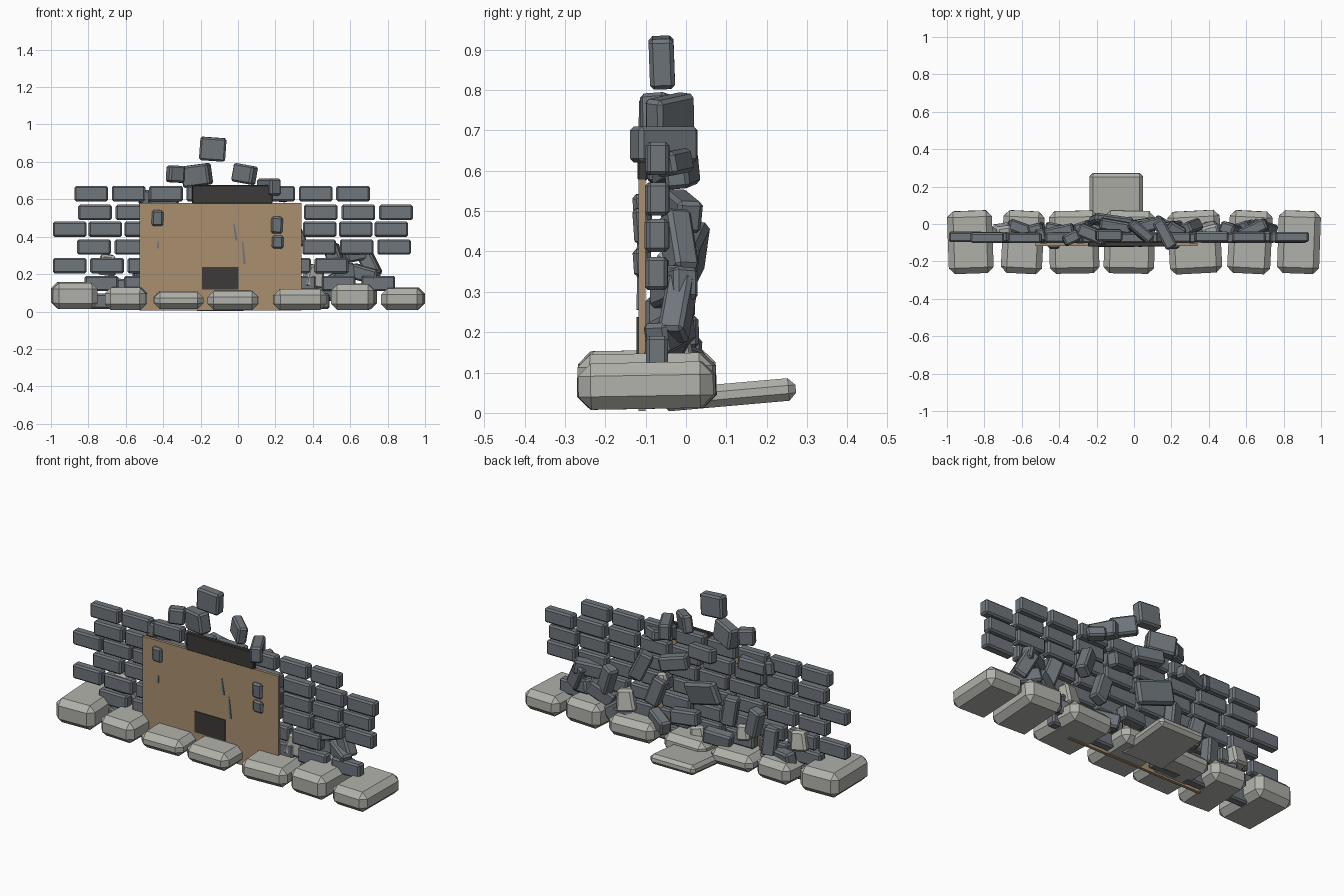
import bpy
import bmesh
import random
from math import radians
from mathutils import Euler, Matrix, Vector

default_cube = bpy.data.objects.get("Cube")
if default_cube:
    bpy.data.objects.remove(default_cube, do_unlink=True)

random.seed(4)


def make_material(name, red, green, blue):
    material = bpy.data.materials.new(name)
    material.use_nodes = True
    color = (red, green, blue, 1)
    material.diffuse_color = color
    shader = material.node_tree.nodes["Principled BSDF"]
    shader.inputs["Base Color"].default_value = color
    shader.inputs["Roughness"].default_value = .9
    return material


BRICK = make_material("brick_grey", .16, .18, .2)
STONE = make_material("pale_stone", .44, .44, .41)
BOARD = make_material("tan_board", .4, .28, .16)
DARK = make_material("charcoal", .045, .043, .04)


def block(name, material, center, size, tilt=(0, 0, 0), chamfer=.01, taper=1):
    """Chamfered box with optional tilt in degrees and a narrower top."""
    mesh = bpy.data.meshes.new(name)
    bm = bmesh.new()
    bmesh.ops.create_cube(bm, size=1)
    for vert in bm.verts:
        if vert.co.z > 0:
            vert.co.x *= taper
            vert.co.y *= taper
    bmesh.ops.transform(bm, matrix=Matrix.Diagonal(Vector(size).to_4d()), verts=bm.verts)
    if chamfer:
        bmesh.ops.bevel(bm, geom=list(bm.edges), offset=chamfer, segments=1,
                        profile=.5, affect="EDGES", clamp_overlap=True)
    bm.to_mesh(mesh)
    bm.free()
    mesh.materials.append(material)
    obj = bpy.data.objects.new(name, mesh)
    obj.location = center
    obj.rotation_euler = Euler([radians(angle) for angle in tilt])
    bpy.context.collection.objects.link(obj)
    return obj


# Coursed wall: height, first brick, last brick, brick count
WALL_Y = -.072
courses = [
    (.63, -.785, .615, 8),
    (.53, -.765, .845, 9),
    (.44, -.9, .82, 10),
    (.345, -.77, .835, 9),
    (.245, -.9, .5, 8),
    (.15, -.73, .75, 8),
    (.055, -.7, .4, 6),
]
for height, first, last, count in courses:
    step = (last - first) / (count - 1)
    for index in range(count):
        shift = random.uniform(-.004, .004)
        block("wall_brick", BRICK, (first + step * index, WALL_Y + shift, height),
              (.18, .055, .082), chamfer=.009)

# Foundation stones: center x, width, bottom, top, yaw
foundation = [
    (-.875, .24, .015, .155, 2),
    (-.595, .22, .01, .13, -3),
    (-.32, .265, .015, .108, 1),
    (-.025, .27, .01, .112, -1),
    (.325, .28, .01, .122, 3),
    (.62, .23, .01, .147, -3),
    (.882, .225, .01, .125, -2),
]
for x, width, bottom, top, yaw in foundation:
    block("foundation_stone", STONE, (x, -.097, (bottom + top) / 2),
          (width, .335, top - bottom), (1, 0, yaw), chamfer=.032)
block("rear_slab", STONE, (-.095, .105, .045), (.285, .335, .056), (5, 0, 0), chamfer=.018)

# Board on the front with its dark plates
block("front_board", BOARD, (-.093, -.109, .292), (.865, .017, .574), chamfer=0)
block("top_plate", DARK, (-.03, -.108, .626), (.43, .025, .1), chamfer=.004)
block("lower_plate", DARK, (-.095, -.117, .178), (.195, .012, .12), chamfer=0)

# Brick ends and splinters pushing through the board
for x, z, height in [(-.43, .5, .085), (.208, .463, .09), (.212, .372, .07)]:
    block("poking_brick", BRICK, (x, -.108, z), (.062, .045, height), (4, 2, 0))
for x, z, height, lean in [(-.015, .425, .09, -8), (.03, .315, .12, -5), (-.427, .358, .04, 3)]:
    block("splinter", BRICK, (x, -.117, z), (.014, .012, height), (0, lean, 0), 0, .5)

# Loose bricks along the top: place, size, then lean and yaw
crest = [
    ((-.135, -.06, .868), (.14, .062, .125), (2, 4, 0)),
    ((-.22, -.055, .728), (.155, .07, .115), (4, -7, -22)),
    ((-.335, -.075, .735), (.09, .06, .09), (0, 3, 25)),
    ((.035, -.04, .735), (.14, .055, .1), (-6, 8, -40)),
    ((.165, -.055, .665), (.065, .165, .09), (0, 0, 28)),
    ((.225, -.03, .62), (.1, .06, .06), (8, 6, -30)),
    ((-.5, -.06, .61), (.05, .07, .08), (0, 5, 15)),
    ((-.1, -.01, .6), (.17, .06, .08), (5, 4, -10)),
    ((-.4, -.04, .6), (.16, .06, .07), (0, -6, 12)),
]
for center, size, tilt in crest:
    block("crest_brick", BRICK, center, size, tilt)

# Tumbled bricks behind the wall: x, y, z, lean, yaw
tumbled = [
    (.01, -.01, .205, 4, 8),
    (.18, -.02, .13, -10, -30),
    (.08, -.01, .5, 12, 15),
    (.2, -.02, .3, 70, 10),
    (-.27, -.02, .31, 82, 15),
    (-.42, -.03, .28, 75, -12),
    (-.52, -.03, .2, 84, 20),
    (-.2, -.01, .14, -8, 14),
    (-.6, -.03, .13, 6, -20),
    (.64, -.03, .31, -10, 25),
    (.52, -.03, .28, 70, -15),
    (.68, -.04, .2, 14, -28),
    (.56, -.03, .19, -30, 18),
    (.46, -.04, .13, 35, 12),
    (.7, -.02, .26, 62, -20),
    (.4, -.02, .09, -12, -15),
    (.3, -.02, .42, 65, 20),
]
for x, y, z, lean, yaw in tumbled:
    roll = random.uniform(-8, 8)
    block("tumbled_brick", BRICK, (x, y, z), (.16, .065, .08), (roll, lean, yaw))
block("large_tumbled_brick", BRICK, (-.12, .015, .385), (.22, .05, .13), (-10, 16, -8), .014)

# Pale broken stones caught in the rubble
pale = [(-.7, .25, .1), (.405, .19, .11), (.18, .37, .06), (-.34, .2, .08), (-.05, .11, .09)]
for x, z, size in pale:
    block("pale_rubble", STONE, (x, -.045, z), (size, size * .95, size * 1.1),
          (5, 8, random.uniform(-20, 20)), .012, .75)
